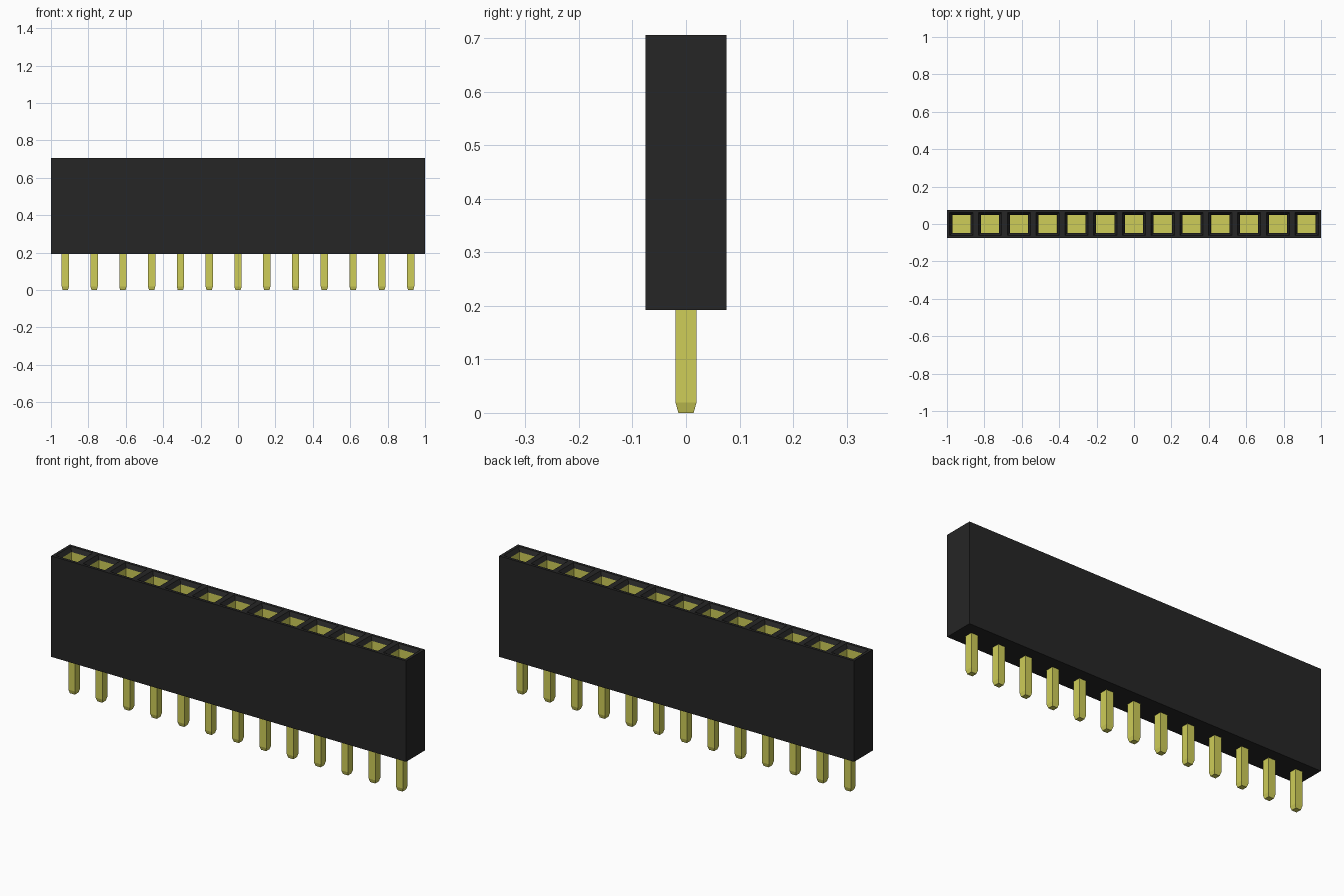
import bpy, bmesh
from mathutils import Matrix, Vector

cube = bpy.data.objects.get("Cube")
if cube:
    bpy.data.objects.remove(cube, do_unlink=True)

COUNT = 13
PITCH = 2 / COUNT
BASE, TOP, HALF_DEPTH = 0.192, 0.706, 0.076


def material(name, rgb):
    m = bpy.data.materials.new(name)
    m.use_nodes = True
    m.diffuse_color = (*rgb, 1)
    m.node_tree.nodes["Principled BSDF"].inputs["Base Color"].default_value = (*rgb, 1)
    return m


black = material("black plastic", (0.019, 0.019, 0.019))
gold = material("gold metal", (0.62, 0.61, 0.098))


def box(bm, sx, sy, z0, z1):
    mat = Matrix.Translation((0, 0, (z0 + z1) / 2)) @ Matrix.Diagonal((sx, sy, z1 - z0, 1))
    bmesh.ops.create_cube(bm, size=1, matrix=mat)


def finish(bm, name, mats):
    me = bpy.data.meshes.new(name)
    bm.to_mesh(me)
    bm.free()
    for m in mats:
        me.materials.append(m)
    ob = bpy.data.objects.new(name, me)
    bpy.context.collection.objects.link(ob)
    return ob


# Housing: a bar cut into one cell per socket
bm = bmesh.new()
box(bm, 2, 2 * HALF_DEPTH, BASE, TOP)
for i in range(1, COUNT):
    bmesh.ops.bisect_plane(bm, geom=bm.verts[:] + bm.edges[:] + bm.faces[:],
                           plane_co=(-1 + i * PITCH, 0, 0), plane_no=(1, 0, 0))
bm.normal_update()
mouths = [f for f in bm.faces if f.normal.z > 0.9]

# Lead-in funnel in every cell, then a metal-lined well below it
bmesh.ops.inset_individual(bm, faces=mouths, thickness=0.021)
bmesh.ops.inset_individual(bm, faces=mouths, thickness=0.019, depth=-0.02)
for f in mouths:
    f.material_index = 1
    well = bmesh.ops.inset_individual(bm, faces=[f], thickness=0.0005)
    for wall in well["faces"]:
        wall.material_index = 1
    bmesh.ops.translate(bm, verts=f.verts[:], vec=Vector((0, 0, -0.36)))
finish(bm, "socket_housing", [black, gold])

# Square pins with tapered tips
for i in range(COUNT):
    bm = bmesh.new()
    box(bm, 0.039, 0.039, 0.019, BASE + 0.02)
    bm.normal_update()
    tip = min(bm.faces, key=lambda f: f.normal.z)
    bmesh.ops.inset_individual(bm, faces=[tip], thickness=0.0075, depth=0.019)
    pin = finish(bm, f"pin_{i + 1}", [gold])
    pin.location.x = -1 + (i + 0.5) * PITCH
